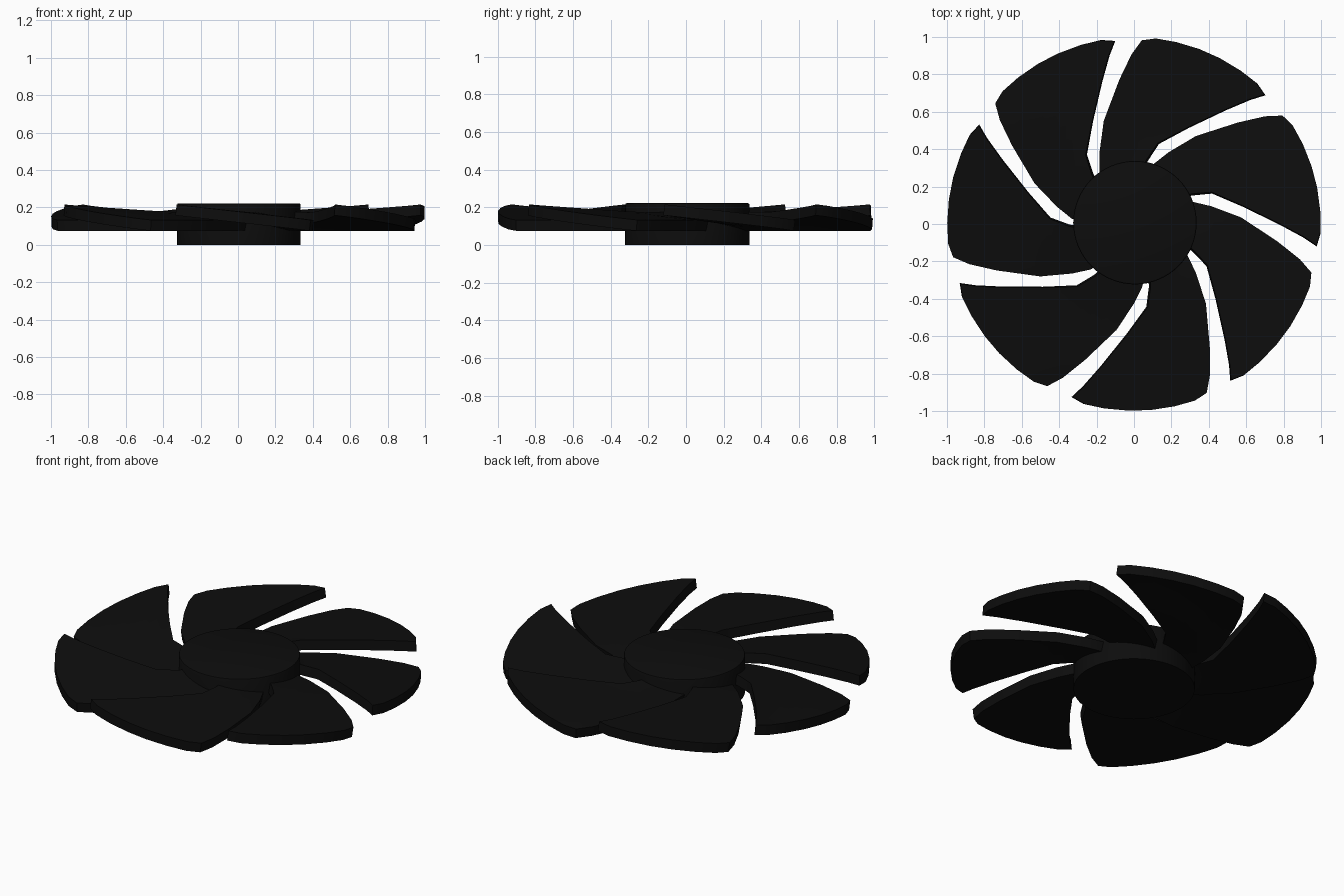
import bpy, bmesh, math

if "Cube" in bpy.data.objects:
    bpy.data.objects.remove(bpy.data.objects["Cube"])

BLADES = 7
HUB_R, HUB_H = 0.33, 0.222
THICK = 0.058

black = bpy.data.materials.new("black_plastic")
black.diffuse_color = (0.004, 0.004, 0.004, 1)
black.use_nodes = True
black.node_tree.nodes["Principled BSDF"].inputs["Base Color"].default_value = black.diffuse_color


def finish(obj):
    obj.data.materials.append(black)
    bpy.ops.object.select_all(action='DESELECT')
    obj.select_set(True)
    bpy.context.view_layer.objects.active = obj
    bpy.ops.object.shade_smooth_by_angle(angle=math.radians(30))


# Hub: plain drum with a slightly softened rim
bpy.ops.mesh.primitive_cylinder_add(vertices=64, radius=HUB_R, depth=HUB_H,
                                    location=(0.005, 0.007, HUB_H / 2))
hub = bpy.context.object
hub.name = "hub"
bm = bmesh.new()
bm.from_mesh(hub.data)
rim = [e for e in bm.edges if all(v.co.z > 0 for v in e.verts)]
bmesh.ops.bevel(bm, geom=rim, offset=0.008, segments=2, affect='EDGES', profile=0.5)
bm.to_mesh(hub.data)
bm.free()
finish(hub)

# Blade stations from root to tip: low edge (x, y), high edge (x, y), high edge z
STATIONS = [
    ((-0.15, 0.20), (0.03, 0.25), 0.148),
    ((-0.18, 0.28), (0.07, 0.34), 0.147),
    ((-0.18, 0.38), (0.13, 0.43), 0.145),
    ((-0.158, 0.55), (0.29, 0.515), 0.155),
    ((-0.075, 0.77), (0.49, 0.61), 0.170),
    ((-0.01, 0.905), (0.62, 0.665), 0.180),
    ((0.045, 0.98), (0.70, 0.69), 0.187),
]
LOW_Z = 0.104
ACROSS = (0, 0.1, 0.25, 0.42, 0.58, 0.75, 0.9, 1)


def make_blade(index):
    bm = bmesh.new()
    turn = -index * math.tau / BLADES
    rows = []
    for i, (low, high, high_z) in enumerate(STATIONS):
        a0, a1 = (math.atan2(p[1], p[0]) for p in (low, high))
        r0, r1 = math.hypot(*low), math.hypot(*high)
        row = []
        for u in ACROSS:
            a = a0 + (a1 - a0) * u + turn
            r = r0 + (r1 - r0) * u
            if i == len(STATIONS) - 1 and 0 < u < 1:
                r += 0.016      # corners of the tip are nipped in
            z = LOW_Z + (high_z - LOW_Z) * u
            row.append(bm.verts.new((r * math.cos(a), r * math.sin(a), z)))
        rows.append(row)
    for a, b in zip(rows, rows[1:]):
        for j in range(len(ACROSS) - 1):
            bm.faces.new((a[j], b[j], b[j + 1], a[j + 1]))
    bmesh.ops.recalc_face_normals(bm, faces=bm.faces)
    mesh = bpy.data.meshes.new("blade")
    bm.to_mesh(mesh)
    bm.free()
    obj = bpy.data.objects.new(f"blade_{index + 1}", mesh)
    bpy.context.collection.objects.link(obj)
    solid = obj.modifiers.new("thickness", 'SOLIDIFY')
    solid.thickness = THICK
    solid.offset = 0
    bpy.context.view_layer.objects.active = obj
    bpy.ops.object.select_all(action='DESELECT')
    obj.select_set(True)
    bpy.ops.object.modifier_apply(modifier="thickness")
    finish(obj)


# Ring of swept, pitched blades
for k in range(BLADES):
    make_blade(k)
